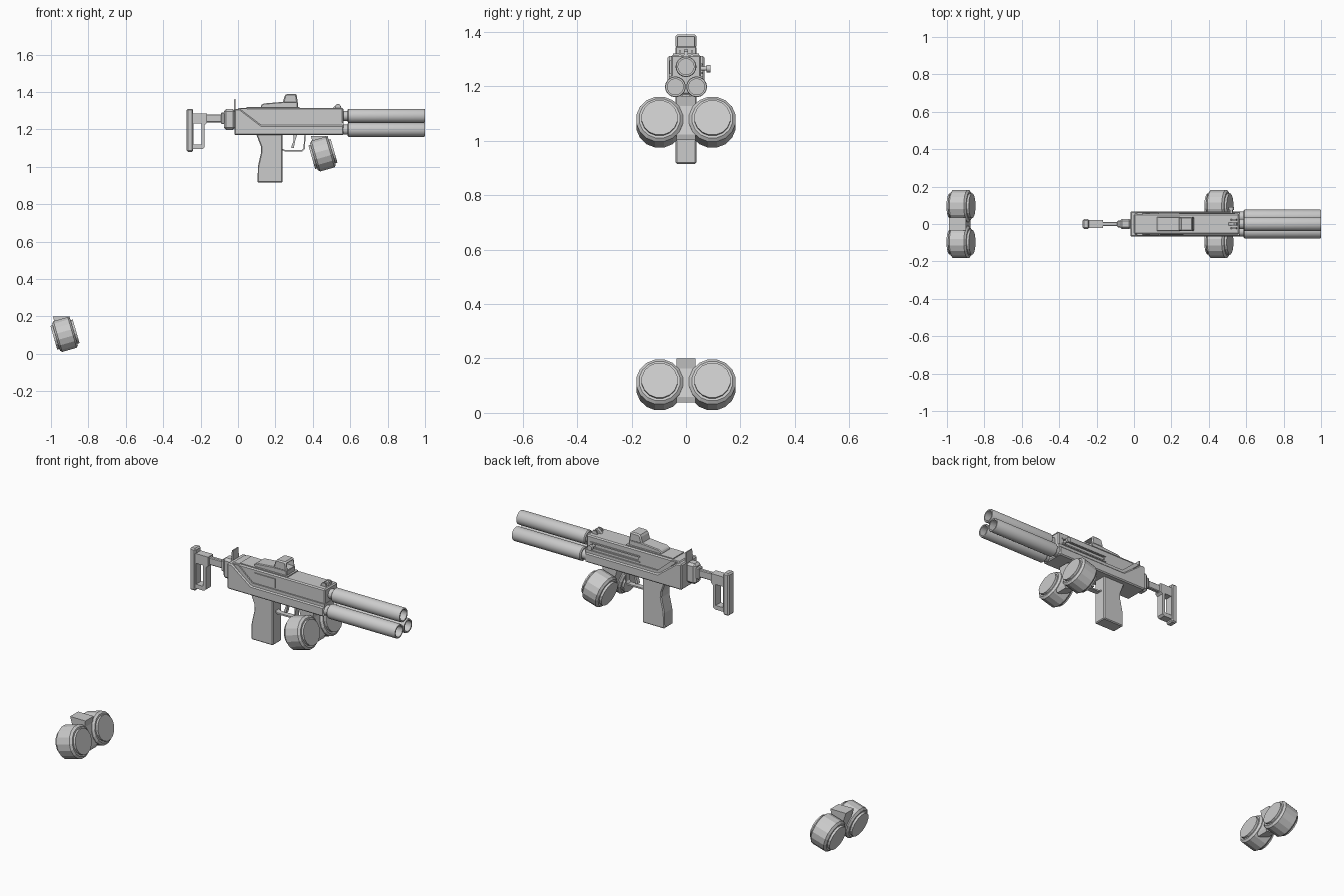
import bpy, bmesh, math
from mathutils import Matrix, Vector

grey = bpy.data.materials.new("light grey")
grey.diffuse_color = (0.6, 0.6, 0.6, 1)


def finish(bm, name, bevel=0, smooth=False):
    bmesh.ops.recalc_face_normals(bm, faces=bm.faces)
    me = bpy.data.meshes.new(name)
    bm.to_mesh(me)
    bm.free()
    me.materials.append(grey)
    ob = bpy.data.objects.new(name, me)
    bpy.context.collection.objects.link(ob)
    if bevel:
        m = ob.modifiers.new("bevel", 'BEVEL')
        m.width, m.segments, m.limit_method = bevel, 1, 'ANGLE'
    if smooth:
        bpy.ops.object.select_all(action='DESELECT')
        ob.select_set(True)
        bpy.context.view_layer.objects.active = ob
        bpy.ops.object.shade_smooth_by_angle(angle=math.radians(35))
    return ob


def prism(name, pts, y0, y1, bevel=0):
    """Side profile in x, z extruded from y0 to y1."""
    bm = bmesh.new()
    f = bm.faces.new([bm.verts.new((x, y0, z)) for x, z in pts])
    g = bmesh.ops.extrude_face_region(bm, geom=[f])
    vs = [v for v in g["geom"] if isinstance(v, bmesh.types.BMVert)]
    bmesh.ops.translate(bm, verts=vs, vec=(0, y1 - y0, 0))
    return finish(bm, name, bevel)


def box(name, x0, x1, y0, y1, z0, z1, bevel=0):
    return prism(name, [(x0, z0), (x1, z0), (x1, z1), (x0, z1)], y0, y1, bevel)


def lathe(name, prof, centre, sides, axis=(1, 0, 0), smooth=False):
    """Profile of (distance along axis, radius) turned around the axis."""
    bm = bmesh.new()
    rings = []
    for d, r in prof:
        rings.append([bm.verts.new((r * math.cos(a), r * math.sin(a), d))
                      for a in (2 * math.pi * (i + .5) / sides for i in range(sides))])
    for a, b in zip(rings, rings[1:]):
        for i in range(sides):
            j = (i + 1) % sides
            bm.faces.new((a[i], a[j], b[j], b[i]))
    bm.faces.new(rings[0])
    bm.faces.new(rings[-1])
    rot = Vector((0, 0, 1)).rotation_difference(Vector(axis)).to_matrix().to_4x4()
    bm.transform(Matrix.Translation(centre) @ rot)
    return finish(bm, name, 0, smooth)


def cut(ob, cutter):
    m = ob.modifiers.new("cut", 'BOOLEAN')
    m.operation, m.object, m.solver = 'DIFFERENCE', cutter, 'EXACT'
    cutter.hide_render = True
    cutter.hide_viewport = True


# Receiver: wide lower shell with a diagonal shoulder, narrower top cover
prism("receiver_shell", [(-0.02, 1.17), (0.565, 1.17), (0.565, 1.222), (0.125, 1.222),
                         (0.035, 1.29), (0.01, 1.31), (-0.02, 1.31)], -0.068, 0.068, 0.006)
prism("shoulder_trim", [(0.015, 1.312), (0.045, 1.312), (0.13, 1.238), (0.565, 1.238),
                        (0.565, 1.215), (0.12, 1.215)], -0.062, 0.062)
cover = box("top_cover", 0, 0.563, -0.055, 0.055, 1.2, 1.315, 0.006)
cut(cover, box("slot_cutter", 0.25, 0.53, 0.047, 0.1, 1.255, 1.275))
box("ejection_port", 0.14, 0.265, -0.06, -0.05, 1.245, 1.295)
box("slot_rail_upper", 0.24, 0.54, 0.05, 0.06, 1.277, 1.284)
box("slot_rail_lower", 0.24, 0.54, 0.05, 0.06, 1.246, 1.253)
lathe("charging_handle", [(0, .008), (.03, .008), (.03, .014), (.045, .014)],
      (0.52, 0.045, 1.265), 12, (0, 1, 0), True)
box("cover_plate", 0.045, 0.33, -0.048, 0.048, 1.31, 1.32)

# Rear sight and rear block
prism("rear_sight", [(-0.022, 1.3), (-0.012, 1.3), (-0.014, 1.362), (-0.02, 1.362)], -0.025, 0.025)
box("rear_block", -0.075, -0.015, -0.028, 0.028, 1.197, 1.308, 0.012)

# Stock
box("stock_rod", -0.17, -0.07, -0.011, 0.011, 1.238, 1.28, 0.004)
box("stock_collar", -0.09, -0.07, -0.018, 0.018, 1.228, 1.29, 0.004)
frame = prism("stock_frame", [(-0.25, 1.285), (-0.165, 1.285), (-0.165, 1.235), (-0.178, 1.225),
                              (-0.178, 1.105), (-0.19, 1.095), (-0.25, 1.095)], -0.022, 0.022)
cut(frame, box("frame_cutter", -0.238, -0.195, -0.1, 0.1, 1.118, 1.232))
box("butt_plate", -0.275, -0.24, -0.026, 0.026, 1.08, 1.31, 0.007)

# Grip, trigger and guard
prism("grip", [(0.095, 1.18), (0.122, 1.11), (0.124, 1.08), (0.106, 1.0), (0.105, 0.915),
               (0.237, 0.915), (0.237, 1.18)], -0.038, 0.038, 0.005)
prism("trigger", [(0.295, 1.175), (0.318, 1.175), (0.306, 1.14), (0.298, 1.1), (0.283, 1.102),
                  (0.297, 1.14)], -0.01, 0.01)
prism("trigger_guard", [(0.235, 1.09), (0.25, 1.082), (0.345, 1.082), (0.357, 1.095), (0.362, 1.175),
                        (0.355, 1.175), (0.35, 1.1), (0.342, 1.09), (0.25, 1.09), (0.235, 1.098)],
      -0.015, 0.015)

# Optic: sloped base with an open hood
prism("optic_base", [(0.122, 1.31), (0.122, 1.328), (0.135, 1.338), (0.24, 1.347), (0.32, 1.347),
                     (0.32, 1.31)], -0.038, 0.038, 0.004)
hood = prism("optic_hood", [(0.238, 1.34), (0.25, 1.382), (0.26, 1.39), (0.313, 1.39), (0.32, 1.34)],
             -0.038, 0.038, 0.007)
cut(hood, box("hood_cutter", 0.27, 0.35, -0.029, 0.029, 1.347, 1.381))

# Front sight
prism("front_sight", [(0.5, 1.31), (0.522, 1.328), (0.535, 1.336), (0.548, 1.328), (0.555, 1.31)],
      -0.008, 0.008)
for s in (-1, 1):
    prism("front_sight_ear", [(0.515, 1.31), (0.525, 1.332), (0.545, 1.332), (0.553, 1.31)],
          s * 0.022 - 0.004, s * 0.022 + 0.004)

# Three barrels, each with a hollow outer tube
for y, z in ((0, 1.272), (-0.039, 1.198), (0.039, 1.198)):
    lathe("barrel", [(0, .027), (0.06, .027)], (0.55, y, z), 20, smooth=True)
    lathe("barrel_tube", [(0, .032), (0.005, .038), (0.41, .038), (0.415, .036), (0.415, .029),
                          (0.2, .029)], (0.585, y, z), 24, smooth=True)

# Twin drum magazines: one fitted, one lying apart
tilt = math.radians(16)
axis = (math.cos(tilt), 0, math.sin(tilt))
drum = [(-.062, .067), (-.05, .067), (-.05, .076), (-.04, .087), (.04, .087), (.05, .076),
        (.05, .067), (.062, .067)]
for tag, cx, cz in (("fitted", 0.454, 1.068), ("spare", -0.925, 0.103)):
    for y in (-0.097, 0.097):
        lathe("drum_" + tag, drum, (cx, y, cz), 16, axis)
    prism("feed_block_" + tag, [(cx - .065, cz + .097), (cx + .028, cz + .097), (cx + .022, cz + .06),
                                (cx + .05, cz - .045), (cx + .045, cz - .065), (cx - .018, cz - .05),
                                (cx - .05, cz + .05)], -0.035, 0.035)
